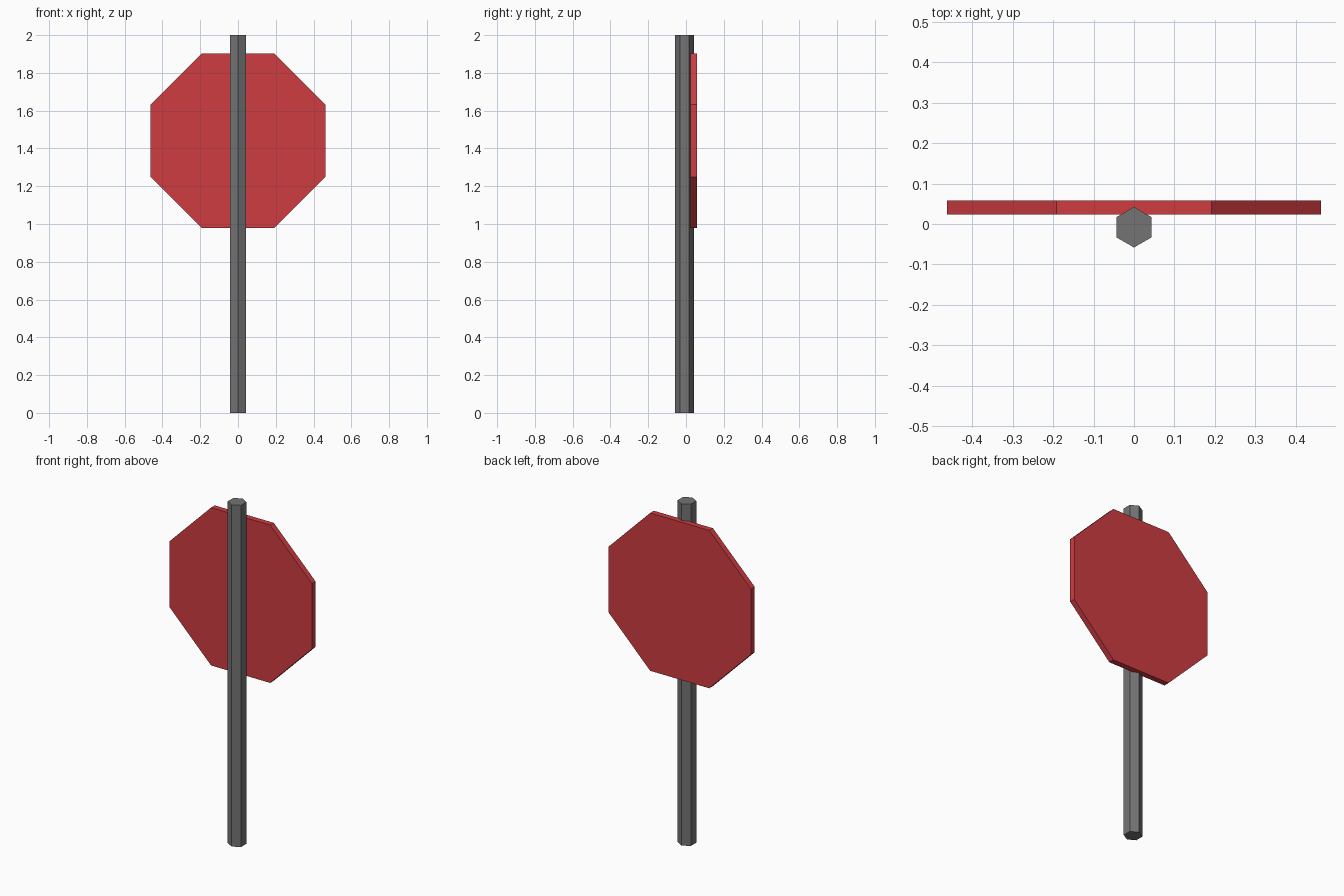
import bpy
import math

if "Cube" in bpy.data.objects:
    bpy.data.objects.remove(bpy.data.objects["Cube"])


def material(name, rgb):
    mat = bpy.data.materials.new(name)
    mat.diffuse_color = (*rgb, 1.0)
    mat.use_nodes = True
    mat.node_tree.nodes["Principled BSDF"].inputs["Base Color"].default_value = mat.diffuse_color
    return mat


def prism(name, sides, radius, depth, location, rotation, mat):
    """Flat-shaded regular prism with capped ends."""
    bpy.ops.mesh.primitive_cylinder_add(
        vertices=sides, radius=radius, depth=depth,
        location=location, rotation=rotation)
    obj = bpy.context.object
    obj.name = name
    obj.data.materials.append(mat)
    bpy.ops.object.transform_apply(location=False, rotation=True, scale=True)
    return obj


grey = material("post grey", (0.175, 0.175, 0.175))
red = material("sign red", (0.62, 0.045, 0.055))

# Hexagonal post, with corners pointing to front and back
prism("post", 6, 0.05, 2.0, (0, -0.008, 1.0), (0, 0, 0), grey)

# Octagonal plate set into the back of the post, flat edge on top
prism("sign_plate", 8, 0.5, 0.034, (0, 0.041, 1.44),
      (math.radians(90), math.radians(22.5), 0), red)
